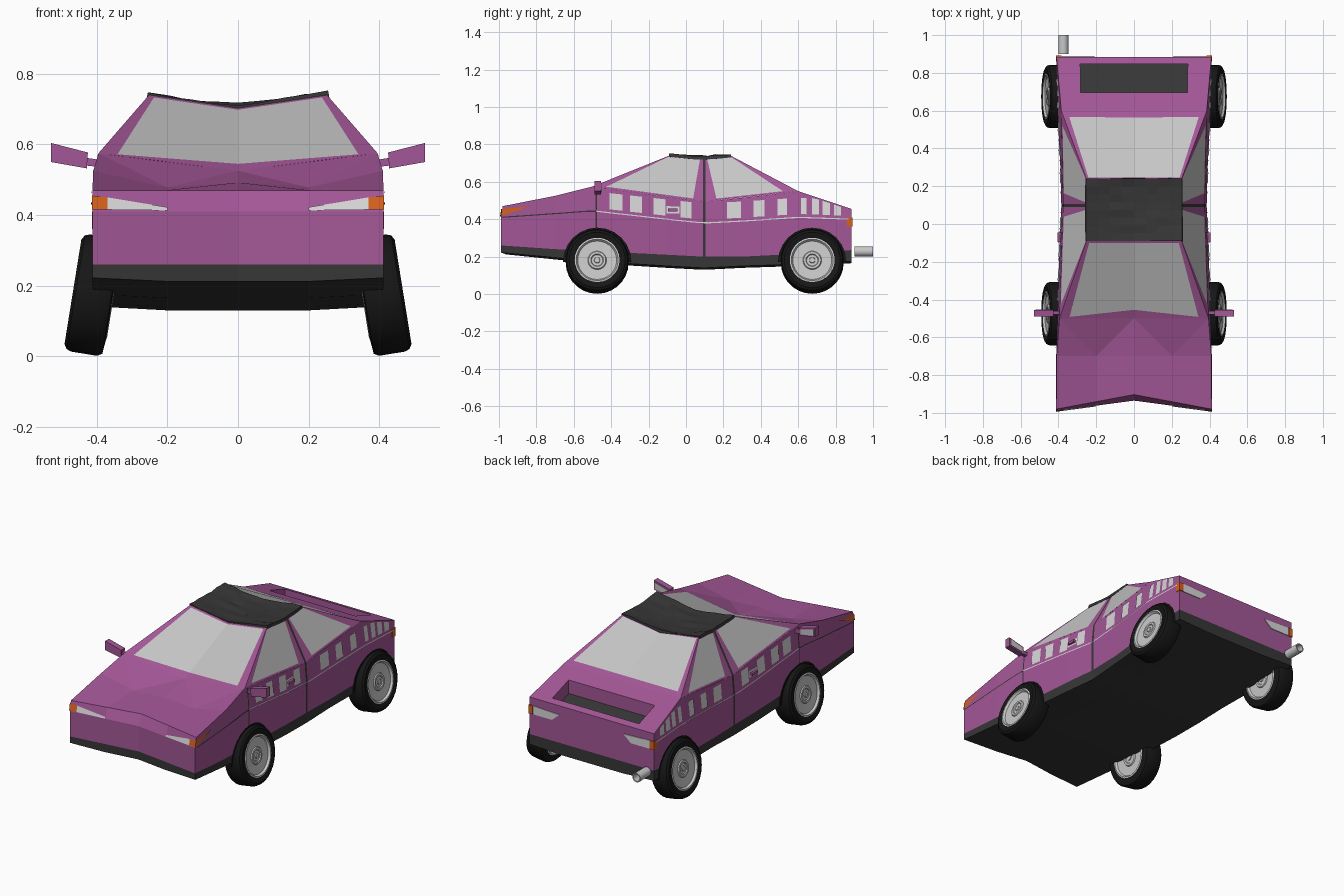
import bpy, bmesh, math, random
from mathutils import Vector, Matrix

cube = bpy.data.objects.get("Cube")
if cube:
    bpy.data.objects.remove(cube)
random.seed(4)

def material(name, r, g, b):
    m = bpy.data.materials.new(name)
    m.use_nodes = True
    m.diffuse_color = (r, g, b, 1)
    m.node_tree.nodes["Principled BSDF"].inputs["Base Color"].default_value = (r, g, b, 1)
    return m

PURPLE, TRIM, BLACK, GLASS, WHITE, ORANGE, METAL = range(7)
MATS = [material("purple paint", .37, .095, .31), material("dark grey trim", .037, .037, .037),
        material("black rubber", .008, .008, .008), material("grey glass", .56, .56, .56),
        material("white paint", .68, .68, .68), material("orange lamp", .68, .12, .012),
        material("rim metal", .58, .58, .58)]

def finish(name, bm, mirror=True, outward=True, smooth=False):
    """Turn a bmesh into an object, mirrored over x when asked."""
    if outward:
        for f in bm.faces:
            f.normal_update()
            if f.normal.dot(f.calc_center_median() - Vector((0, 0, .35))) < 0:
                f.normal_flip()
    else:
        bmesh.ops.recalc_face_normals(bm, faces=bm.faces[:])
    me = bpy.data.meshes.new(name)
    bm.to_mesh(me)
    bm.free()
    for m in MATS:
        me.materials.append(m)
    ob = bpy.data.objects.new(name, me)
    bpy.context.scene.collection.objects.link(ob)
    if mirror:
        ob.modifiers.new("mirror", "MIRROR")
    if smooth:
        me.polygons.foreach_set("use_smooth", [True] * len(me.polygons))
        me.set_sharp_from_angle(angle=math.radians(35))
    return ob

def face(bm, pts, mat):
    f = bm.faces.new([p if isinstance(p, bmesh.types.BMVert) else bm.verts.new(p) for p in pts])
    f.material_index = mat

def prism(bm, outline, y0, y1, mat):
    """Extrude an x-z outline along y."""
    a, b = [[bm.verts.new((x, y, z)) for x, z in outline] for y in (y0, y1)]
    face(bm, a, mat)
    face(bm, b[::-1], mat)
    for i in range(len(a)):
        face(bm, (a[i - 1], a[i], b[i], b[i - 1]), mat)

def lathe(bm, profile, mat, matrix, n=28):
    """Revolve (radius, x) points around the x axis."""
    turn = [k * math.tau / n for k in range(n)]
    rings = [[bm.verts.new(matrix @ Vector((x, r * math.cos(t), r * math.sin(t)))) for t in turn]
             for r, x in profile]
    for a, b in zip(rings, rings[1:]):
        for k in range(n):
            face(bm, (a[k], a[k - 1], b[k - 1], b[k]), mat)
    face(bm, rings[0], mat)
    face(bm, rings[-1], mat)

def framed(bm, corners, inner, mat, depth=0):
    """Painted frame around a pane given in u, v; depth sinks the pane."""
    outer = a, b, c, d = [Vector(p) for p in corners]
    pane = [a.lerp(b, u).lerp(d.lerp(c, u), v) for u, v in inner]
    low = [p - Vector((0, 0, depth)) for p in pane]
    for i in range(4):
        j = (i + 1) % 4
        if inner[i][0] or inner[j][0]:
            face(bm, (outer[i], outer[j], pane[j], pane[i]), PURPLE)
            if depth:
                face(bm, (pane[i], pane[j], low[j], low[i]), PURPLE)
    face(bm, low, mat)

# Body stations: y, side x, floor z, trim z, crease z, shoulder x, shoulder z, mid top z, centre top z
STATIONS = [(-.99, .412, .212, .26, .41, .412, .47, .47, .47),
            (-.7, .412, .185, .24, .43, .41, .525, .478, .492),
            (-.5, .405, .165, .23, .445, .395, .575, .55, .525),
            (-.1, .395, .14, .21, .4, .382, .52, .52, .52),
            (.09, .385, .13, .2, .38, .375, .495, .495, .495),
            (.105, .385, .13, .2, .38, .375, .495, .495, .495),
            (.3, .39, .14, .2, .39, .38, .515, .515, .515),
            (.6, .405, .15, .215, .41, .385, .55, .55, .55),
            (.885, .41, .165, .235, .4, .41, .455, .455, .455)]

def nose(x, z):
    """Front surface y, swept back at the centre and above the bumper."""
    k = 1 - x / .412
    return -.99 + .055 * k + (.01 + .022 * k) * max(0, (z - .41) / .06)

# Lower body loft with front and rear caps
bm = bmesh.new()
rings = []
for y, xe, zb, zs, zc, xt, zt, zm, z0 in STATIONS:
    pts = [(0, zb), (.2, zb), (xe, zb + .01), (xe, zs), (xe, zc), (xt, zt), (.2, zm), (0, z0)]
    rings.append([bm.verts.new((x, nose(x, z) if y == -.99 else y, z)) for x, z in pts])
for i, (a, b) in enumerate(zip(rings, rings[1:])):
    for s in range(5 if i == 7 else 7):
        mat = TRIM if s < 3 or (i == 4 and s < 5) else PURPLE
        if i == 1 and s > 4:  # bonnet bulge folds out from the mid point
            m, n = (s + 1, s) if s == 5 else (s, s + 1)
            face(bm, (a[m], b[n], a[n]), mat)
            face(bm, (a[m], b[n], b[m]), mat)
        else:
            face(bm, (a[s], a[s + 1], b[s + 1], b[s]), mat)
for r, front in ((rings[0], True), (rings[-1], False)):
    rows = [r[:3]]
    for e in (r[3], r[4]):
        z = e.co.z
        rows.append([bm.verts.new((x, nose(x, z) if front else e.co.y, z)) for x in (0, .2)] + [e])
    rows.append([r[7], r[6], r[5]])
    for i, (lo, hi) in enumerate(zip(rows, rows[1:])):
        for k in (0, 1):
            face(bm, (lo[k], lo[k + 1], hi[k + 1], hi[k]), PURPLE if i else TRIM)
finish("lower_body", bm)

# Greenhouse: windscreen, side windows, rear window
cowl, tail = (.395, -.5, .575), (.385, .6, .55)
roof_f, roof_r = (.25, -.085, .742), (.25, .235, .742)
b1, b2, t1, t2 = (.375, .09, .495), (.375, .105, .495), (.25, .09, .73), (.25, .105, .73)
bm = bmesh.new()
framed(bm, [(0, -.5, .525), cowl, roof_f, (0, -.085, .705)],
       [(0, .11), (.87, .02), (.93, .96), (0, .96)], GLASS)
framed(bm, [cowl, b1, t1, roof_f], [(.1, .04), (.91, .04), (.92, .95), (.05, .95)], GLASS)
face(bm, (b1, b2, t2, t1), TRIM)
framed(bm, [b2, tail, roof_r, t2], [(.12, .04), (.86, .04), (.93, .95), (.06, .95)], GLASS)
framed(bm, [(0, .6, .55), tail, roof_r, (0, .235, .705)],
       [(0, .1), (.92, .09), (.95, .97), (0, .97)], GLASS)
finish("greenhouse", bm)

# Rear deck with a sunken bay
bm = bmesh.new()
framed(bm, [(0, .6, .55), tail, (.41, .885, .455), (0, .885, .455)],
       [(0, .34), (.72, .34), (.7, .87), (0, .87)], TRIM, .08)
finish("rear_deck", bm)

# Crumpled soft roof
bm = bmesh.new()
bmesh.ops.create_grid(bm, x_segments=8, y_segments=8, size=1)
for v in bm.verts:
    u, w, _ = v.co
    v.co = (u * .255, .075 + w * .165,
            .714 + .036 * abs(u) ** 1.4 - .01 * (1 - w * w) + random.uniform(-.005, .005))
for f in bm.faces:
    f.material_index = TRIM
solid = finish("soft_roof", bm, mirror=False).modifiers.new("thickness", "SOLIDIFY")
solid.thickness = .018

def belt(y):
    """Side x, crease z, shoulder x and shoulder z at y."""
    for a, b in zip(STATIONS, STATIONS[1:]):
        if y <= b[0]:
            break
    k = (y - a[0]) / (b[0] - a[0])
    return [a[i] + (b[i] - a[i]) * k for i in (1, 4, 5, 6)]

def side(y, z):
    """Point just outside the flank at y, z."""
    xe, zc, xt, zt = belt(y)
    t = min(1, max(0, (z - zc) / (zt - zc)))
    return (xe + (xt - xe) * t + .004, y, z)

# Painted flank blocks
bm = bmesh.new()
for y, w in ((-.41, .07), (-.3, .065), (-.175, .065), (-.03, .06), (.22, .075), (.36, .06),
             (.49, .05), (.615, .03), (.675, .035), (.73, .04), (.79, .04)):
    spans = [(e, belt(e)) for e in (y, y + w)]
    face(bm, [side(e, s[1] + .018) for e, s in spans] +
         [side(e, min(s[1] + .105, s[3] - .008)) for e, s in spans[::-1]], WHITE)
face(bm, [side(y, z) for y, z in ((-.105, .432), (-.035, .43), (-.035, .468), (-.105, .47))], WHITE)
finish("flank_blocks", bm)

# Pinstripe along the crease, dark ahead of the door and white behind, and the door seam
bm = bmesh.new()
for i in range(37):
    y0, y1 = -.98 + i * .05, -.93 + i * .05
    za, zb = belt(y0)[1], belt(y1)[1]
    face(bm, (side(y0, za - .003), side(y1, zb - .003), side(y1, zb + .003), side(y0, za + .003)),
         TRIM if y1 < -.47 else WHITE)
for z0, z1 in ((.34, .44), (.44, .57)):
    face(bm, [side(y, z) for y, z in ((-.484, z0), (-.476, z0), (-.476, z1), (-.484, z1))], TRIM)
finish("pinstripe_and_seam", bm)

# Headlamps and wrapped indicators
bm = bmesh.new()
for outline, mat in (([(.2, .413), (.37, .415), (.37, .45), (.2, .422)], WHITE),
                     ([(.37, .415), (.414, .415), (.414, .455), (.37, .45)], ORANGE)):
    face(bm, [(x, nose(x, z) - .005, z) for x, z in outline], mat)
face(bm, [side(-.99, .417), side(-.985, .455), side(-.84, .468)], ORANGE)
finish("front_lamps", bm)

# Tail lamps
bm = bmesh.new()
prism(bm, [(.21, .402), (.385, .41), (.385, .36), (.26, .36)], .88, .889, WHITE)
prism(bm, [(.385, .41), (.413, .41), (.413, .36), (.385, .36)], .86, .891, ORANGE)
finish("tail_lamps", bm, outward=False)

# Door mirrors and handles
bm = bmesh.new()
prism(bm, [(.428, .532), (.53, .55), (.53, .604), (.425, .577)], -.49, -.455, PURPLE)
prism(bm, [(.385, .535), (.43, .54), (.43, .562), (.385, .555)], -.48, -.46, PURPLE)
prism(bm, [(.437, .542), (.522, .556), (.522, .594), (.437, .57)], -.456, -.452, GLASS)
prism(bm, [(.38, .442), (.405, .442), (.405, .457), (.38, .457)], -.095, -.045, PURPLE)
finish("door_mirrors_and_handles", bm, outward=False)

# Cambered wheels with rims on both sides, and dark arches
TYRE = [(.09, .03), (.118, .05), (.15, .054), (.163, .046), (.168, .032),
        (.168, -.042), (.16, -.056), (.118, -.06), (.1, -.03)]
RIM = [(.12, .03), (.12, .052), (.112, .054), (.104, .042), (.05, .04), (.046, .046),
       (.034, .046), (.03, .041), (.016, .041), (.014, .046)]
for name, y in (("front", -.475), ("rear", .675)):
    tilt = Matrix.Translation((.414, y, .174)) @ Matrix.Rotation(-.16, 4, "Y")
    bm = bmesh.new()
    lathe(bm, TYRE, BLACK, tilt)
    finish(name + "_tyres", bm, outward=False, smooth=True)
    bm = bmesh.new()
    lathe(bm, RIM, METAL, tilt)
    lathe(bm, [(r, -x - .008) for r, x in RIM], METAL, tilt)
    finish(name + "_rims", bm, outward=False, smooth=True)
    bm = bmesh.new()
    face(bm, [(.414, y + .183 * math.cos(a * math.pi / 12), .172 + .183 * math.sin(a * math.pi / 12))
              for a in range(13)], BLACK)
    finish(name + "_arches", bm)

# Exhaust pipe, hollow at the tip
bm = bmesh.new()
lathe(bm, [(.027, -.05), (.027, .05), (.021, .05), (.021, 0)], METAL,
      Matrix.Translation((-.374, .95, .228)) @ Matrix.Rotation(math.pi / 2, 4, "Z"), 16)
finish("exhaust_pipe", bm, mirror=False, outward=False, smooth=True)
